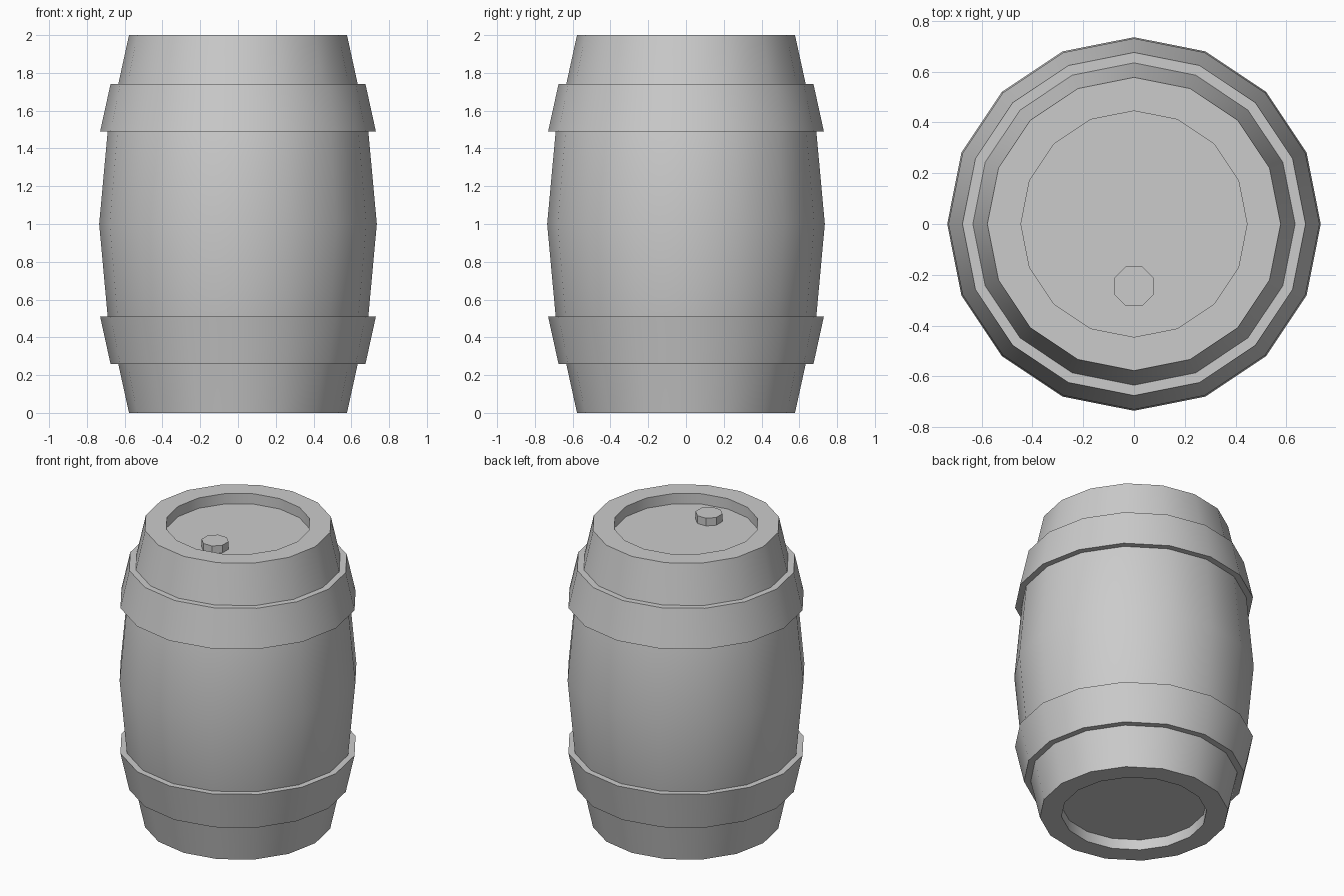
import bpy, bmesh, math

if "Cube" in bpy.data.objects:
    bpy.data.objects.remove(bpy.data.objects["Cube"])


def lathe(name, profile, sides, center=(0, 0), turn=0.0, closed=False):
    """Spin (radius, z) points around the z axis; radius 0 makes a pole-free cap."""
    bm = bmesh.new()
    rings = []
    for r, z in profile:
        ring = []
        for i in range(sides):
            a = turn + 2 * math.pi * i / sides
            ring.append(bm.verts.new((center[0] + r * math.cos(a),
                                      center[1] + r * math.sin(a), z)))
        rings.append(ring)
    pairs = list(zip(rings, rings[1:]))
    if closed:
        pairs.append((rings[-1], rings[0]))
    else:
        bm.faces.new(rings[0])
        bm.faces.new(rings[-1])
    for lo, hi in pairs:
        for i in range(sides):
            j = (i + 1) % sides
            bm.faces.new((lo[i], lo[j], hi[j], hi[i]))
    bmesh.ops.recalc_face_normals(bm, faces=bm.faces)
    mesh = bpy.data.meshes.new(name)
    bm.to_mesh(mesh)
    bm.free()
    obj = bpy.data.objects.new(name, mesh)
    bpy.context.collection.objects.link(obj)
    bpy.ops.object.select_all(action='DESELECT')
    obj.select_set(True)
    bpy.context.view_layer.objects.active = obj
    bpy.ops.object.shade_smooth_by_angle(angle=math.radians(30))
    return obj


# Bulging body with a recessed head at each end
half = [(0.577, 0), (0.634, 0.26), (0.69, 0.51)]
head = [(0.445, 0.07), (0.445, 0)]
lower = head + half
upper = [(r, 2 - z) for r, z in reversed(lower)]
lathe("barrel_body", lower + [(0.735, 1.0)] + upper, 16)

# Two metal hoops, mirrored about mid height
hoop = [(0.62, 0.26), (0.675, 0.26), (0.73, 0.51), (0.676, 0.51)]
lathe("lower_hoop", hoop, 16, closed=True)
lathe("upper_hoop", [(r, 2 - z) for r, z in hoop], 16, closed=True)

# Eight-sided bung on the top head
lathe("bung", [(0.084, 1.925), (0.084, 1.982)], 8,
      center=(0, -0.245), turn=math.pi / 8)
